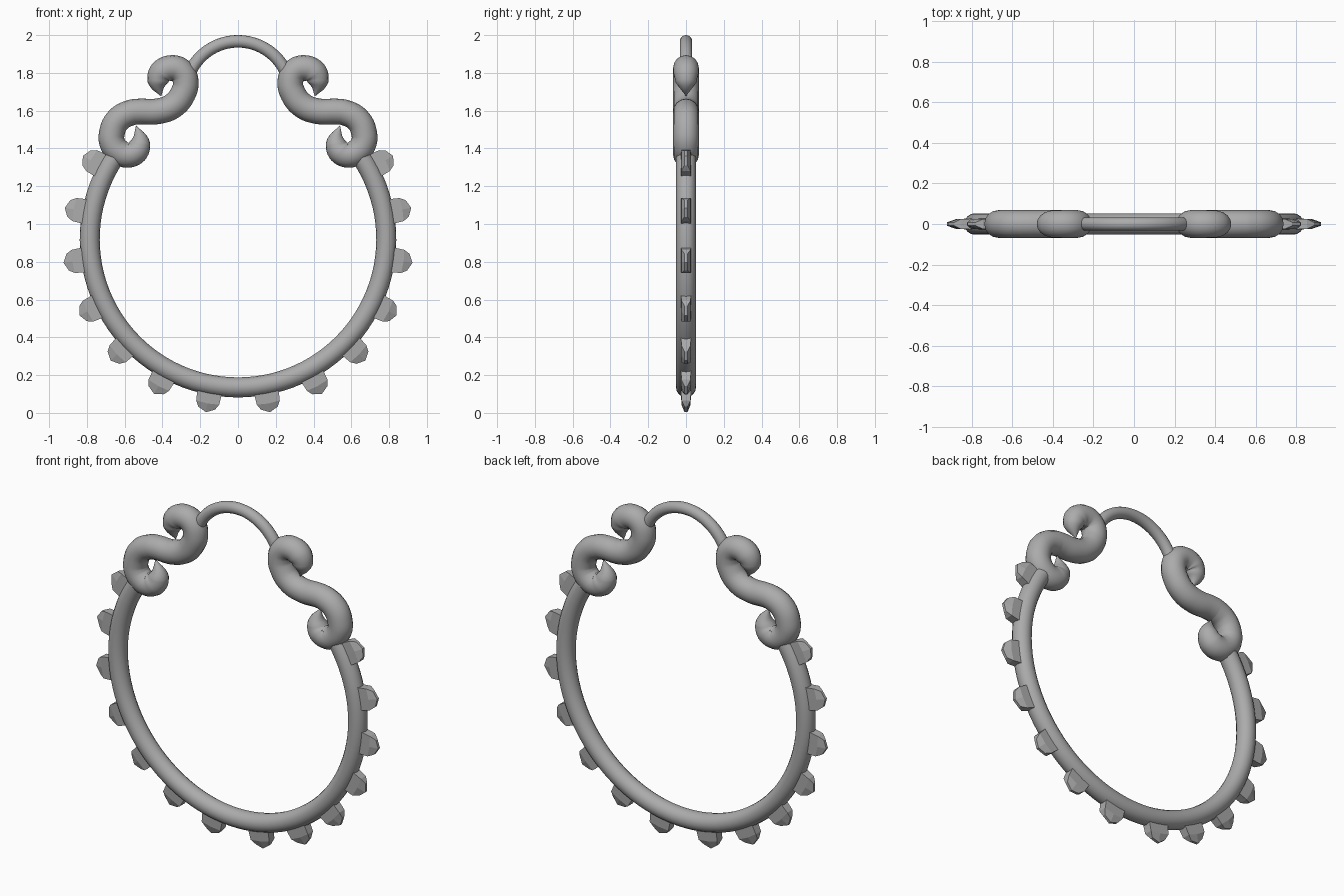
import bpy, bmesh
from math import sin, cos, radians

if "Cube" in bpy.data.objects:
    bpy.data.objects.remove(bpy.data.objects["Cube"])

CZ = 0.92          # height of the ring centre
RING_R = 0.785

# Dark grey metal
metal = bpy.data.materials.new("dark_grey_metal")
metal.diffuse_color = (0.41, 0.41, 0.41, 1)
metal.use_nodes = True
metal.node_tree.nodes["Principled BSDF"].inputs["Base Color"].default_value = metal.diffuse_color


def tube(name, pts, depth, kind='POLY'):
    """Sweep a round section along (x, z, radius factor) points in the XZ plane."""
    cu = bpy.data.curves.new(name, 'CURVE')
    cu.dimensions = '3D'
    cu.bevel_depth = depth
    cu.bevel_resolution = 6
    cu.use_fill_caps = True
    cu.resolution_u = 6
    sp = cu.splines.new(kind)
    seq = sp.bezier_points if kind == 'BEZIER' else sp.points
    seq.add(len(pts) - 1)
    for p, (x, z, r) in zip(seq, pts):
        p.co = (x, 0, z) if kind == 'BEZIER' else (x, 0, z, 1)
        p.radius = r
        if kind == 'BEZIER':
            p.handle_left_type = p.handle_right_type = 'AUTO'
    cu.materials.append(metal)
    ob = bpy.data.objects.new(name, cu)
    bpy.context.collection.objects.link(ob)
    bpy.ops.object.select_all(action='DESELECT')
    ob.select_set(True)
    bpy.context.view_layer.objects.active = ob
    bpy.ops.object.convert(target='MESH')
    ob = bpy.context.view_layer.objects.active
    ob.name = name
    bpy.ops.object.shade_smooth_by_angle(angle=radians(50))
    return ob


def arc(cx, cz, r, a0, a1, n):
    step = (a1 - a0) / n
    return [(cx + r * cos(radians(a0 + i * step)),
             cz + r * sin(radians(a0 + i * step)), 1) for i in range(n + 1)]


# Main open hoop and thin top loop
tube("hoop", arc(0, CZ, RING_R, -214, 34, 72), 0.053)
tube("top_loop", arc(0, 1.688, 0.279, 28, 152, 32), 0.033)

# S-shaped scrolls with pointed, curled ends
SCROLL = [(.407, 1.675, 0), (.424, 1.75, .8), (.407, 1.80, .98),
          (.35, 1.826, 1), (.298, 1.805, 1), (.277, 1.75, 1),
          (.293, 1.687, 1), (.343, 1.627, 1), (.423, 1.597, 1),
          (.53, 1.595, 1), (.565, 1.59, 1), (.634, 1.552, 1),
          (.668, 1.48, 1), (.665, 1.428, 1), (.63, 1.382, 1),
          (.585, 1.366, 1), (.54, 1.385, .98), (.519, 1.432, .8),
          (.54, 1.523, 0)]
for side, label in ((1, "right"), (-1, "left")):
    tube("scroll_" + label, [(side * x, z, r) for x, z, r in SCROLL], 0.068, 'BEZIER')

# Wedge-shaped teeth around the outside: rows of
# (side radius, middle radius, half width, half thickness)
ROWS = [(.79, .79, .068, .028), (.88, .885, .062, .024), (.91, .932, .045, .008)]


def tooth(name, deg):
    a = radians(deg)
    bm = bmesh.new()
    loops = []
    for rs, rm, w, y in ROWS:
        outline = [(-w, rs, -y), (0, rm, -y), (w, rs, -y),
                   (w, rs, y), (0, rm, y), (-w, rs, y)]
        loops.append([bm.verts.new((r * cos(a) - t * sin(a), yy,
                                    CZ + r * sin(a) + t * cos(a)))
                      for t, r, yy in outline])
    for lo, hi in zip(loops, loops[1:]):
        for i in range(6):
            j = (i + 1) % 6
            bm.faces.new((lo[i], lo[j], hi[j], hi[i]))
    top = loops[-1]
    bm.faces.new((top[0], top[1], top[4], top[5]))
    bm.faces.new((top[1], top[2], top[3], top[4]))
    bm.faces.new(loops[0][::-1])
    bmesh.ops.recalc_face_normals(bm, faces=bm.faces)
    me = bpy.data.meshes.new(name)
    bm.to_mesh(me)
    bm.free()
    me.materials.append(metal)
    bpy.context.collection.objects.link(bpy.data.objects.new(name, me))


for k in range(7):
    ang = 28.2 - 17.95 * k
    tooth(f"tooth_right_{k + 1}", ang)
    tooth(f"tooth_left_{k + 1}", 180 - ang)
